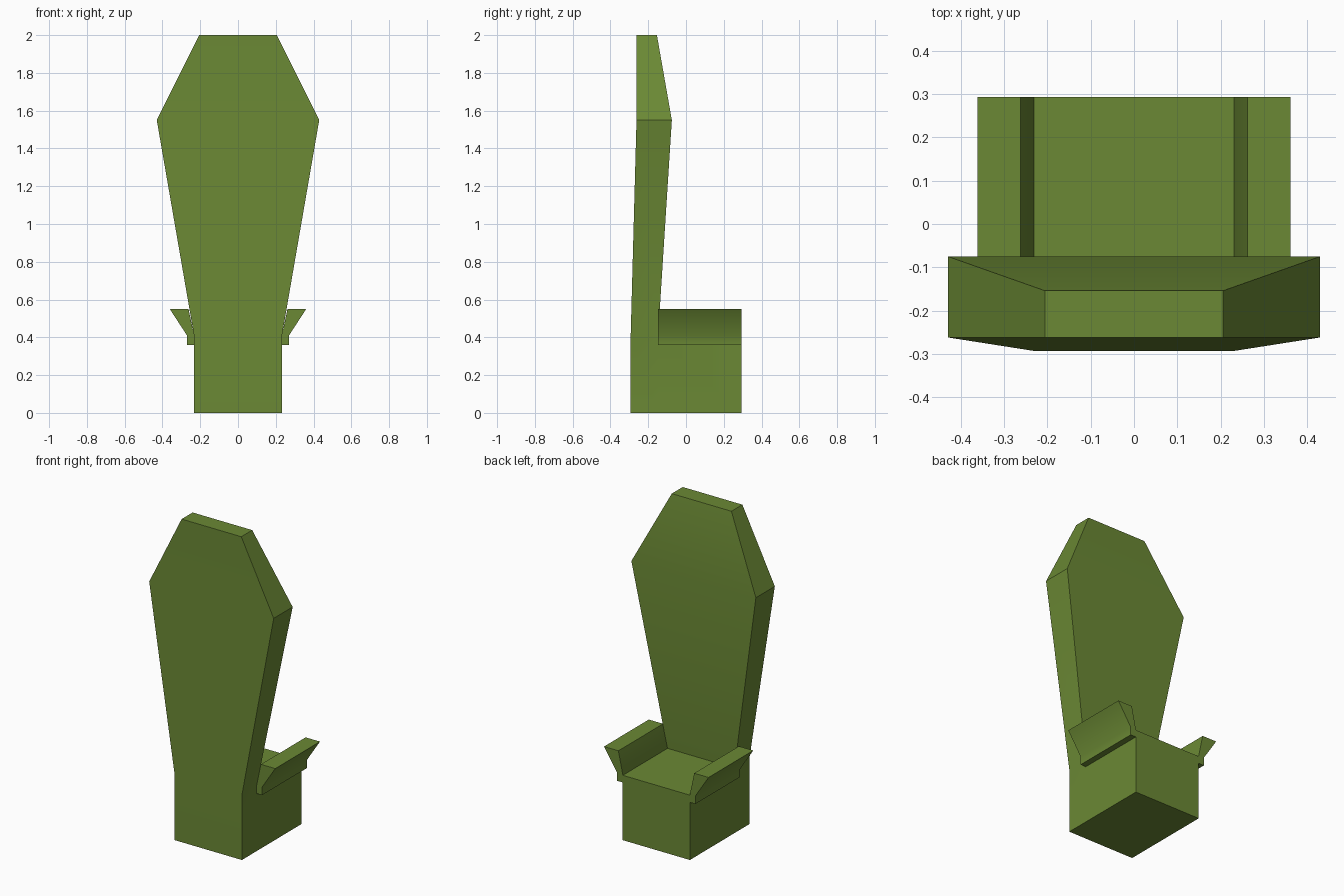
import bpy, bmesh, math

if "Cube" in bpy.data.objects:
    bpy.data.objects.remove(bpy.data.objects["Cube"])

green = bpy.data.materials.new("green")
green.diffuse_color = (0.147, 0.25, 0.035, 1)
green.use_nodes = True
green.node_tree.nodes["Principled BSDF"].inputs["Base Color"].default_value = green.diffuse_color


def finish(name, bm):
    bmesh.ops.recalc_face_normals(bm, faces=bm.faces)
    mesh = bpy.data.meshes.new(name)
    bm.to_mesh(mesh)
    bm.free()
    ob = bpy.data.objects.new(name, mesh)
    bpy.context.collection.objects.link(ob)
    mesh.materials.append(green)
    bpy.ops.object.select_all(action='DESELECT')
    ob.select_set(True)
    bpy.context.view_layer.objects.active = ob
    bpy.ops.object.shade_smooth_by_angle(angle=math.radians(35))
    return ob


DEPTH = 0.293    # half depth of the seat block
SEAT_Z = 0.405   # seat height
BACK_Y = -0.148  # where the seat meets the backrest

# Seat block, split where the backrest rises
bm = bmesh.new()
bmesh.ops.create_cube(bm, size=1)
for v in bm.verts:
    v.co = (v.co.x * 0.464, v.co.y * 2 * DEPTH, (v.co.z + 0.5) * SEAT_Z)
bmesh.ops.bisect_plane(bm, geom=bm.verts[:] + bm.edges[:] + bm.faces[:],
                       plane_co=(0, BACK_Y, 0), plane_no=(0, 1, 0))
bm.normal_update()

# Backrest: extrude the rear strip through (half width, y rear, y front, z)
face = next(f for f in bm.faces
            if f.normal.z > 0.9 and f.calc_center_median().y < BACK_Y)
for half, rear, front, z in [(0.43, -0.262, -0.075, 1.55),
                             (0.206, -0.262, -0.154, 2.0)]:
    mid = face.calc_center_median().y
    face = bmesh.ops.extrude_discrete_faces(bm, faces=[face])["faces"][0]
    for v in face.verts:
        v.co = (math.copysign(half, v.co.x), rear if v.co.y < mid else front, z)
finish("seat_and_backrest", bm)

# Flared armrests, one profile swept along the seat on each side
profile = [(0.23, 0.36), (0.27, 0.36), (0.27, 0.41),
           (0.361, 0.55), (0.262, 0.55), (0.231, SEAT_Z)]
for side, name in ((-1, "armrest_left"), (1, "armrest_right")):
    bm = bmesh.new()
    face = bm.faces.new([bm.verts.new((side * x, BACK_Y, z)) for x, z in profile])
    ext = bmesh.ops.extrude_face_region(bm, geom=[face], use_keep_orig=True)
    for v in ext["geom"]:
        if isinstance(v, bmesh.types.BMVert):
            v.co.y = DEPTH
    finish(name, bm)
